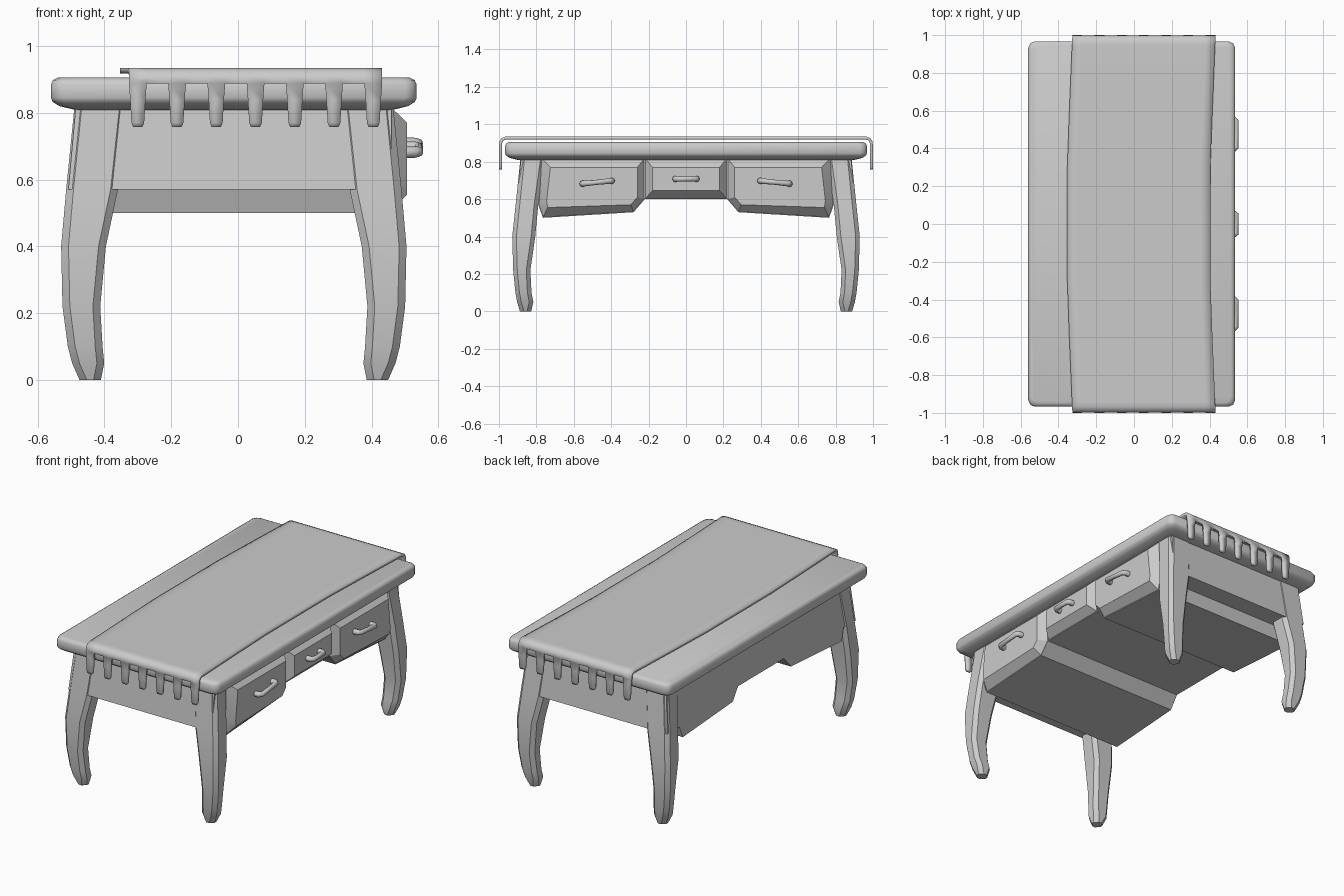
import bpy, bmesh
from mathutils import Vector

if "Cube" in bpy.data.objects:
    bpy.data.objects.remove(bpy.data.objects["Cube"])

CX = -0.0125  # x centre of the desk itself (handles stick out to +x)


def finish(name, verts, faces, angle=30):
    bm = bmesh.new()
    vs = [bm.verts.new(v) for v in verts]
    for f in faces:
        bm.faces.new([vs[i] for i in f])
    bmesh.ops.recalc_face_normals(bm, faces=bm.faces)
    me = bpy.data.meshes.new(name)
    bm.to_mesh(me)
    bm.free()
    ob = bpy.data.objects.new(name, me)
    bpy.context.collection.objects.link(ob)
    bpy.ops.object.select_all(action='DESELECT')
    ob.select_set(True)
    bpy.context.view_layer.objects.active = ob
    bpy.ops.object.shade_smooth_by_angle(angle=angle * 3.14159 / 180)
    return ob


def loft(name, loops, angle=30):
    """Closed solid through loops of equal length."""
    n = len(loops[0])
    verts = [v for lp in loops for v in lp]
    faces = [list(range(n)), [len(verts) - n + i for i in range(n)]]
    for k in range(len(loops) - 1):
        for i in range(n):
            j = (i + 1) % n
            faces.append([k * n + i, k * n + j, (k + 1) * n + j, (k + 1) * n + i])
    return finish(name, verts, faces, angle)


# Table top: chamfered rectangle loops with a rounded edge
def top_loop(inset, z):
    hx, hy, c = 0.5475 - inset, 0.967 - inset, 0.035
    pts = [(hx, hy - c), (hx - c * .3, hy - c * .3), (hx - c, hy)]
    q = pts + [(-x, y) for x, y in reversed(pts)]
    q += [(-x, -y) for x, y in q]
    return [(CX + x, y, z) for x, y in q]


loft("table_top", [top_loop(i, z) for i, z in
     [(0.075, 0.808), (0.025, 0.82), (0.005, 0.833), (0, 0.845),
      (0, 0.885), (0.006, 0.898), (0.02, 0.905)]], 50)

# Body: notched profile carried through the depth, flaring downwards at the back
half = [(0.22, 0.60), (0.28, 0.53), (0.765, 0.50), (0.79, 0.57),
        (0.907, 0.57), (0.882, 0.82)]
prof = half + [(-y, z) for y, z in reversed(half)]
loft("desk_body", [
    [(CX - 0.473 - (0.82 - z) * 0.09, y, z) for y, z in prof],
    [(0.46, y, z) for y, z in prof]])

# Legs: z, outer x, inner x, outer y, inner y
rows = [(0.0, 0.462, 0.398, 0.888, 0.828),
        (0.05, 0.484, 0.388, 0.903, 0.816),
        (0.10, 0.497, 0.393, 0.912, 0.826),
        (0.22, 0.513, 0.400, 0.924, 0.832),
        (0.40, 0.517, 0.383, 0.929, 0.806),
        (0.57, 0.502, 0.347, 0.911, 0.790),
        (0.82, 0.477, 0.320, 0.885, 0.755)]
for sx, xn in ((1, "drawer_side"), (-1, "back_side")):
    for sy, yn in ((1, "rear"), (-1, "front")):
        loops = []
        for z, xo, xi, yo, yi in rows:
            c = 0.022
            sec = [(xo, yi + c), (xo, yo - c), (xo - c, yo), (xi + c, yo),
                   (xi, yo - c), (xi, yi + c), (xi + c, yi), (xo - c, yi)]
            loops.append([(CX + sx * x, sy * y, z) for x, y in sec])
        loft("leg_%s_%s" % (xn, yn), loops, 25)

# Drawer fronts: bevelled plates
base = [(0.22, 0.82), (0.775, 0.82), (0.79, 0.57), (0.765, 0.50), (0.28, 0.53), (0.22, 0.60)]
face = [(0.26, 0.77), (0.725, 0.77), (0.745, 0.59), (0.74, 0.555), (0.295, 0.57), (0.26, 0.61)]
for s, n in ((1, "rear"), (-1, "front")):
    loft("drawer_" + n, [[(0.455, s * y, z) for y, z in base],
                         [(0.506, s * y, z) for y, z in face]])
loft("drawer_middle", [
    [(0.455, y, z) for y, z in ((-.22, .82), (.22, .82), (.22, .60), (-.22, .60))],
    [(0.506, y, z) for y, z in ((-.18, .77), (.18, .77), (.18, .645), (-.18, .645))]])


# Handles: bent octagonal bars
def handle(name, y, z, h, tilt):
    cu = bpy.data.curves.new(name, 'CURVE')
    cu.dimensions = '3D'
    cu.bevel_depth = 0.015
    cu.bevel_resolution = 2
    cu.use_fill_caps = True
    sp = cu.splines.new('POLY')
    pts = [(0.498, -h, 1.15), (0.528, -h, 1.15), (0.541, -h * 0.86, 1),
           (0.541, 0, 0.9), (0.541, h * 0.86, 1), (0.528, h, 1.15), (0.498, h, 1.15)]
    sp.points.add(len(pts) - 1)
    for p, (px, py, r) in zip(sp.points, pts):
        p.co = (px, y + py, z + py * tilt, 1)
        p.radius = r
    ob = bpy.data.objects.new(name, cu)
    bpy.context.collection.objects.link(ob)


handle("handle_middle", 0, 0.708, 0.056, 0)
handle("handle_rear", 0.475, 0.69, 0.078, -0.1)
handle("handle_front", -0.475, 0.69, 0.078, 0.1)

# Runner: draped sheet with seven tapered tabs hanging at each end
cent = [-0.300 + 0.1175 * i for i in range(7)]
xs = [c + d for c in cent for d in (-0.0265, 0.0265)]
path = [(0.991, 0.888), (0.990, 0.905), (0.982, 0.919), (0.965, 0.926), (0.94, 0.926),
        (0.6, 0.926), (0.3, 0.926)]
path += [(-y, z) for y, z in reversed(path)]
verts, faces = [], []
for y, z in path:
    shift = -0.027 * min(1, (0.99 - min(0.99, abs(y))) / 0.65)
    verts += [(x + shift, y, z) for x in xs]
n = len(xs)
for r in range(len(path) - 1):
    for i in range(n - 1):
        a = r * n + i
        faces.append([a, a + 1, a + n + 1, a + n])
for row in (0, len(path) - 1):
    s = 1 if row == 0 else -1
    for t, c in enumerate(cent):
        a, b = row * n + 2 * t, row * n + 2 * t + 1
        for w, z in ((0.023, 0.84), (0.019, 0.77), (0.014, 0.758)):
            k = len(verts)
            verts += [(c - w, s * 0.992, z), (c + w, s * 0.992, z)]
            faces.append([a, b, k + 1, k])
            a, b = k, k + 1
runner = finish("table_runner", verts, faces, 40)
sol = runner.modifiers.new("thickness", 'SOLIDIFY')
sol.thickness = 0.016
sol.offset = 0
